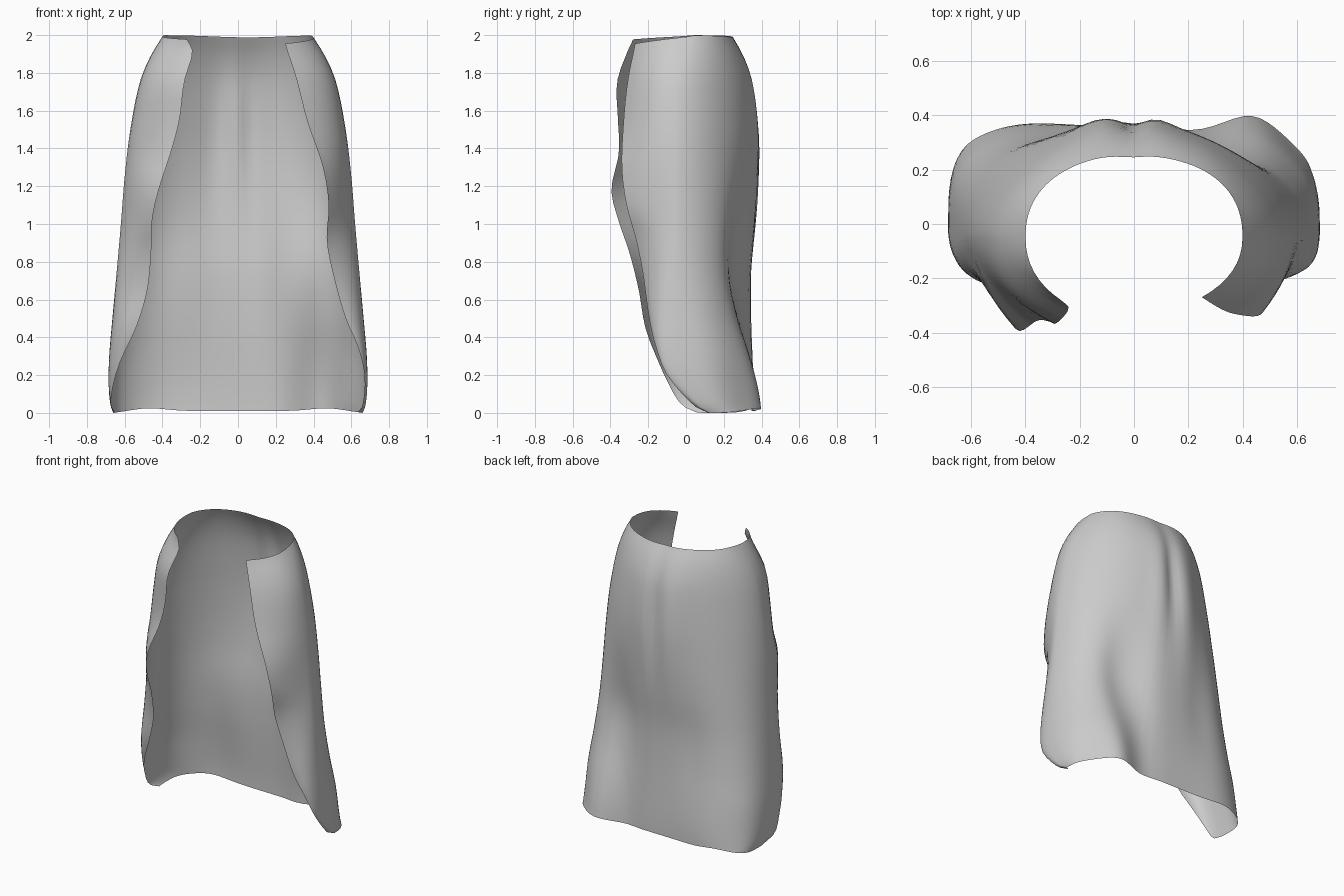
import bpy, bmesh, math

if "Cube" in bpy.data.objects:
    bpy.data.objects.remove(bpy.data.objects["Cube"])

# Profiles: height -> values, read from hem (z = 0) to collar (z = 2)
LEFT_EDGE = [(0, -.65, .06), (.04, -.672, -.02), (.15, -.66, -.09), (.28, -.62, -.15), (.45, -.54, -.215),
             (.65, -.48, -.25), (.85, -.46, -.3), (1.02, -.455, -.358), (1.18, -.42, -.395),
             (1.38, -.355, -.355), (1.55, -.31, -.36), (1.75, -.285, -.365), (1.93, -.24, -.31), (2, -.27, -.28)]
RIGHT_EDGE = [(0, .635, .11), (.04, .66, .04), (.2, .67, -.1), (.35, .635, -.16), (.5, .57, -.195),
              (.75, .5, -.23), (.92, .47, -.265), (1.1, .48, -.315), (1.3, .45, -.34),
              (1.55, .365, -.33), (1.75, .315, -.31), (2, .25, -.27)]
# half width, widest y, back y, left squareness, right squareness
BODY = [(0, .66, .13, .36, 3.8, 2.8), (.04, .675, .07, .36, 3.8, 2.8), (.15, .685, .0, .358, 3.7, 2.8),
        (.3, .682, -.03, .352, 3.5, 2.7), (.5, .665, -.05, .345, 3.1, 2.4), (.75, .642, -.06, .345, 2.7, 2.15),
        (1, .62, -.06, .365, 2.3, 2.0), (1.25, .6, -.06, .378, 2.0, 1.9), (1.5, .57, -.05, .38, 1.8, 1.8),
        (1.75, .52, -.05, .355, 1.8, 1.8), (1.9, .46, -.05, .305, 2, 2), (2, .4, -.05, .25, 2.25, 2.3)]


def sample(keys, z):
    """Smooth cubic interpolation of a keyed profile."""
    z = min(max(z, keys[0][0]), keys[-1][0])
    i = next(k for k in range(len(keys) - 1) if z <= keys[k + 1][0])
    a, b = keys[i], keys[i + 1]
    p, n = keys[max(i - 1, 0)], keys[min(i + 2, len(keys) - 1)]
    h = b[0] - a[0]
    t = (z - a[0]) / h
    out = []
    for c in range(1, len(a)):
        ma = (b[c] - p[c]) / (b[0] - p[0]) * h
        mb = (n[c] - a[c]) / (n[0] - a[0]) * h
        out.append((2*t**3 - 3*t*t + 1) * a[c] + (t**3 - 2*t*t + t) * ma
                   + (3*t*t - 2*t**3) * b[c] + (t**3 - t*t) * mb)
    return out


def bump(v, centre, width):
    return math.exp(-((v - centre) / width) ** 2)


def front_panel(edge, side, z, n=8):
    """Curve from the free front edge back to the widest side point."""
    (ex, ey), (sx, sy) = edge, side
    # full and rounded near the hem, flaring outwards at mid height
    flare = bump(z, 1.1, .3)
    full = .62 + .28 * bump(z, .4, .25) - .1 * flare
    cx, cy = sx * (1 - .06 * flare), sy + (ey - sy) * full
    pts = []
    for k in range(n):
        t = k / n
        pts.append(((1-t)**2 * ex + 2*t*(1-t) * cx + t*t * sx,
                    (1-t)**2 * ey + 2*t*(1-t) * cy + t*t * sy))
    return pts


def section(z):
    w, ys, back, sq_left, sq_right = sample(BODY, z)
    left = front_panel(sample(LEFT_EDGE, z), (-w, ys), z)
    right = front_panel(sample(RIGHT_EDGE, z), (w, ys), z)
    arc = []
    for k in range(49):
        a = math.pi * (1 - k / 48)
        c, s = math.cos(a), max(math.sin(a), 0)
        sq = sq_left if c < 0 else sq_right
        x = math.copysign(abs(c) ** (2 / sq), c) * w
        y = ys + (back - ys) * s ** (2 / sq)
        # hanging folds across the back
        turn = s ** .5
        y += turn * (-.065 * bump(x, .33, .13) * bump(z, .75, .4)
                     + .075 * bump(x, .45, .13) * bump(z, .0, .4)
                     - .02 * bump(x, .21, .09) * bump(z, .5, .7)
                     + .018 * bump(x, -.13, .09) * bump(z, 1.4, .45)
                     + .012 * bump(x, .09, .06) * bump(z, 1.45, .35)
                     - .025 * bump(x, -.01, .05) * bump(z, 1.55, .35)
                     - .015 * bump(x, -.27, .12) * bump(z, .65, .35)
                     + .02 * bump(x, -.42, .2) * bump(z, .05, .35))
        arc.append((x, y))
    return left + arc + right[::-1]


# Draped cape sheet
levels = [0, .012, .03, .06, .1] + [.15 + .06 * k for k in range(30)] + [1.94, 1.97, 2]
bm = bmesh.new()
rows = []
for z in levels:
    pts = section(z)
    row = []
    for i, (x, y) in enumerate(pts):
        front = max(0, 1 - min(i, len(pts) - 1 - i) / 12)
        hem = bump(z, 0, .12) * (.01 + .016 * bump(abs(x), .48, .13)) * (1 - min(1, abs(x) / .66) ** 8)
        collar = bump(z, 2, .15) * (.045 * front * (1 if x > 0 else .5) + .012 * bump(x, .05, .25) * (y > 0))
        row.append(bm.verts.new((x, y, z + hem - collar)))
    rows.append(row)
for low, high in zip(rows, rows[1:]):
    for i in range(len(low) - 1):
        bm.faces.new((low[i + 1], low[i], high[i], high[i + 1]))
mesh = bpy.data.meshes.new("cape")
bm.to_mesh(mesh)
bm.free()
for p in mesh.polygons:
    p.use_smooth = True
cape = bpy.data.objects.new("cape", mesh)
bpy.context.collection.objects.link(cape)

cloth = bpy.data.materials.new("light_grey_cloth")
cloth.diffuse_color = (.6, .6, .6, 1)
cloth.use_nodes = True
cloth.node_tree.nodes["Principled BSDF"].inputs["Base Color"].default_value = cloth.diffuse_color
mesh.materials.append(cloth)
